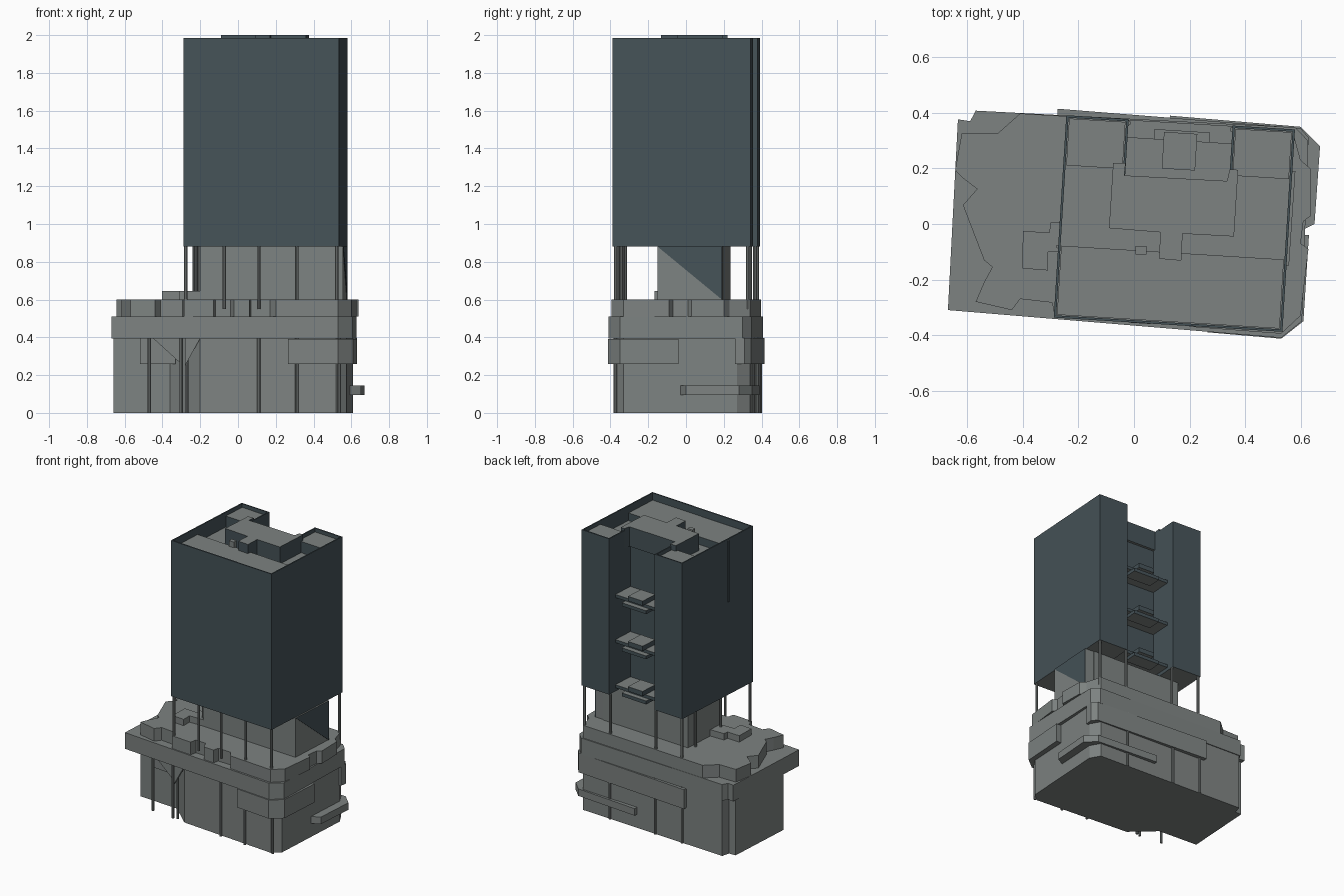
import bpy, bmesh
from mathutils import Matrix, Vector

cube = bpy.data.objects.get("Cube")
if cube:
    bpy.data.objects.remove(cube, do_unlink=True)


def material(name, rgb):
    m = bpy.data.materials.new(name)
    m.use_nodes = True
    m.diffuse_color = (*rgb, 1)
    m.node_tree.nodes["Principled BSDF"].inputs["Base Color"].default_value = (*rgb, 1)
    return m


GREY = material("concrete grey", (0.205, 0.225, 0.22))
DARK = material("slate blue", (0.06, 0.085, 0.097))


def finish(name, bm, dark=False, rim=9):
    """Dark parts keep grey horizontal faces, apart from a rim height."""
    bmesh.ops.recalc_face_normals(bm, faces=bm.faces)
    me = bpy.data.meshes.new(name)
    if dark:
        for f in bm.faces:
            flat = abs(f.normal.z) > 0.9 and abs(f.calc_center_median().z - rim) > 0.001
            f.material_index = 0 if flat else 1
    bm.to_mesh(me)
    bm.free()
    me.materials.append(GREY)
    me.materials.append(DARK)
    ob = bpy.data.objects.new(name, me)
    bpy.context.collection.objects.link(ob)
    return ob


def prism_mesh(pts, z0, z1):
    bm = bmesh.new()
    base = bm.faces.new([bm.verts.new((x, y, z0)) for x, y in pts])
    out = bmesh.ops.extrude_face_region(bm, geom=[base])["geom"]
    bmesh.ops.translate(bm, vec=(0, 0, z1 - z0),
                        verts=[v for v in out if isinstance(v, bmesh.types.BMVert)])
    bmesh.ops.recalc_face_normals(bm, faces=bm.faces)
    return bm


def prism(name, pts, z0, z1, dark=False):
    return finish(name, prism_mesh(pts, z0, z1), dark)


# The tower grid is turned slightly; local u, v run along its width and depth
ORIGIN, TURN = Vector((-0.289, -0.337)), Matrix.Rotation(-0.062, 2)
W, D = 0.825, 0.73


def grid(u, v):
    return tuple(ORIGIN + TURN @ Vector((u, v)))


def rect(u0, v0, u1, v1):
    return [grid(u0, v0), grid(u1, v0), grid(u1, v1), grid(u0, v1)]


def column(name, x, y, z0, z1, r=0.009):
    bm = bmesh.new()
    bmesh.ops.create_cone(bm, cap_ends=True, segments=8, radius1=r, radius2=r, depth=z1 - z0,
                          matrix=Matrix.Translation((x, y, (z0 + z1) / 2)))
    return finish(name, bm)


# Lower storeys with a recessed front corner
prism("base_block", [(-0.66, -0.15), (-0.36, -0.17), (-0.2, -0.315), (0.52, -0.375),
                     (0.575, -0.33), (0.61, 0.27), (0.57, 0.34), (-0.565, 0.402),
                     (-0.58, 0.345), (-0.63, 0.345)], 0, 0.4)
prism("rear_band", [(-0.275, 0.3), (0.5, 0.25), (0.625, 0.26), (0.63, 0.31),
                    (0.6, 0.345), (-0.275, 0.415)], 0.26, 0.397)
prism("front_corner_band", [(0.265, -0.3), (0.265, -0.39), (0.53, -0.413), (0.61, -0.35),
                            (0.63, -0.04), (0.5, -0.04)], 0.26, 0.392)
prism("recess_band", [(-0.52, -0.2), (-0.33, -0.215), (-0.33, -0.1), (-0.52, -0.1)], 0.26, 0.4)
prism("corner_rail", [(0.13, 0.34), (0.55, 0.25), (0.59, -0.03), (0.65, 0.0), (0.67, 0.28),
                      (0.6, 0.35), (0.13, 0.39)], 0.095, 0.145)
prism("podium_slab", [(-0.67, -0.31), (0.53, -0.41), (0.605, -0.35), (0.627, 0.3),
                      (0.58, 0.348), (-0.57, 0.408), (-0.59, 0.37), (-0.634, 0.377)], 0.395, 0.51)

# Jagged terrace on top of the slab
prism("terrace", [(-0.644, 0.194), (-0.616, 0.165), (-0.565, 0.126), (-0.616, 0.068),
                  (-0.54, -0.13), (-0.51, -0.155), (-0.54, -0.21), (-0.57, -0.28),
                  (-0.44, -0.31), (-0.41, -0.27), (-0.295, -0.283), (-0.285, -0.335),
                  (-0.13, -0.345), (-0.12, -0.3), (-0.04, -0.305), (-0.02, -0.355),
                  (0.06, -0.36), (0.07, -0.32), (0.17, -0.325), (0.2, -0.37),
                  (0.53, -0.395), (0.6, -0.33), (0.628, -0.09), (0.6, -0.07),
                  (0.61, 0.01), (0.638, 0.03), (0.635, 0.2), (0.6, 0.23), (0.57, 0.34),
                  (-0.41, 0.398), (-0.49, 0.327), (-0.62, 0.327)], 0.51, 0.6)
prism("terrace_box", [(-0.402, -0.16), (-0.31, -0.167), (-0.31, -0.1), (-0.19, -0.1),
                      (-0.19, 0.005), (-0.3, 0.005), (-0.305, -0.03), (-0.4, -0.026)], 0.6, 0.645)

# Stair and lift core between terrace and tower
prism("core", [(-0.2, -0.1), (0.555, -0.15), (0.575, 0.19), (0.51, 0.195),
               (0.51, 0.2), (-0.18, 0.235)], 0.6, 0.88)
bm = bmesh.new()
tri = bm.faces.new([bm.verts.new(p) for p in
                    [(0.552, -0.15, 0.88), (0.575, 0.19, 0.88), (0.575, 0.19, 0.6)]])
out = bmesh.ops.extrude_face_region(bm, geom=[tri])["geom"]
bmesh.ops.translate(bm, vec=(0.006, 0, 0), verts=[v for v in out if isinstance(v, bmesh.types.BMVert)])
finish("core_side_panel", bm, dark=True)

# Tower with rear niche and a thin parapet around a sunken roof
N0, N1, NV = 0.225, 0.6, 0.51
TOP, ROOF = 1.985, 1.88
bm = prism_mesh([grid(0, 0), grid(W, 0), grid(W, D), grid(N1, D), grid(N1, NV),
                 grid(N0, NV), grid(N0, D), grid(0, D)], 0.88, TOP)
lid = max(bm.faces, key=lambda f: f.calc_center_median().z)
bmesh.ops.inset_region(bm, faces=[lid], thickness=0.012)
deep = bmesh.ops.extrude_discrete_faces(bm, faces=[lid])["faces"][0]
bmesh.ops.translate(bm, verts=deep.verts[:], vec=(0, 0, ROOF - TOP))
finish("tower", bm, dark=True, rim=TOP)

# Roof levels and plant rooms
E = 0.011
prism("front_roof_deck", rect(E, E, W - E, 0.26), ROOF - 0.02, 1.935, True)
for side, u0, u1 in (("right", E, N0 - E), ("left", N1 + E, W - E)):
    prism(side + "_rear_roof_block", rect(u0, 0.55, u1, D - E), ROOF - 0.02, 1.96, True)
prism("roof_plant_room", [(-0.09, -0.015), (0.095, -0.03), (0.09, -0.125), (0.17, -0.132),
                          (0.175, -0.035), (0.36, -0.045), (0.375, 0.195), (0.345, 0.197),
                          (0.335, 0.155), (-0.035, 0.175), (-0.03, 0.22), (-0.075, 0.22)],
      ROOF - 0.02, 2.0, True)
prism("roof_vent", [(0.005, -0.11), (0.045, -0.11), (0.045, -0.08), (0.005, -0.08)], 1.9, 1.975)

# Stacked balconies in the niche
for i, z in enumerate((0.905, 1.225, 1.545)):
    prism(f"balcony_slab_{i}", rect(N0, NV - 0.01, N1, 0.665), z, z + 0.022, True)
    prism(f"balcony_soffit_{i}", rect(0.32, 0.6, 0.52, 0.7), z - 0.024, z, True)
    prism(f"balcony_box_{i}", rect(0.355, 0.56, 0.475, 0.692), z + 0.022, z + 0.055, True)

# Narrow fin on the side wall
prism("side_fin", rect(-0.006, 0.25, 0.004, 0.262), 1.54, TOP - 0.01, True)

# Slender columns under the tower edge, running down past the lower storeys
spots = [(u, 0.016) for u in (0.012, 0.215, 0.4, 0.6, W - 0.012)]
spots += [(u, D - 0.014) for u in (0.012, N0, N1, W - 0.012)]
spots += [(0.05, 0.53), (0.05, 0.27)]
for i, (u, v) in enumerate(spots):
    column(f"tower_column_{i}", *grid(u, v), 0.55, 0.88)
for i, x in enumerate((0.11, 0.31, 0.535)):
    column(f"front_pilaster_{i}", x, -0.341 - 0.083 * x + 0.01 * (x > 0.5), 0, 0.4)
for i, x in enumerate((-0.24, -0.02, 0.35)):
    column(f"rear_pilaster_{i}", x, 0.373 - 0.055 * x, 0, 0.4)

# Porch columns and slanted braces in the recessed corner
for i, (x, y) in enumerate(((-0.47, -0.28), (-0.3, -0.3), (-0.27, -0.29))):
    column(f"porch_column_{i}", x, y, 0, 0.4)
for i, (x0, x1, y) in enumerate(((-0.45, -0.29, -0.29), (-0.2, -0.28, -0.32))):
    bm = bmesh.new()
    face = bm.faces.new([bm.verts.new(p) for p in
                         [(x0, y, 0.395), (x1, y, 0.395), (x1, y, 0.25)]])
    out = bmesh.ops.extrude_face_region(bm, geom=[face])["geom"]
    bmesh.ops.translate(bm, vec=(0, 0.02, 0),
                        verts=[v for v in out if isinstance(v, bmesh.types.BMVert)])
    finish(f"porch_brace_{i}", bm)
